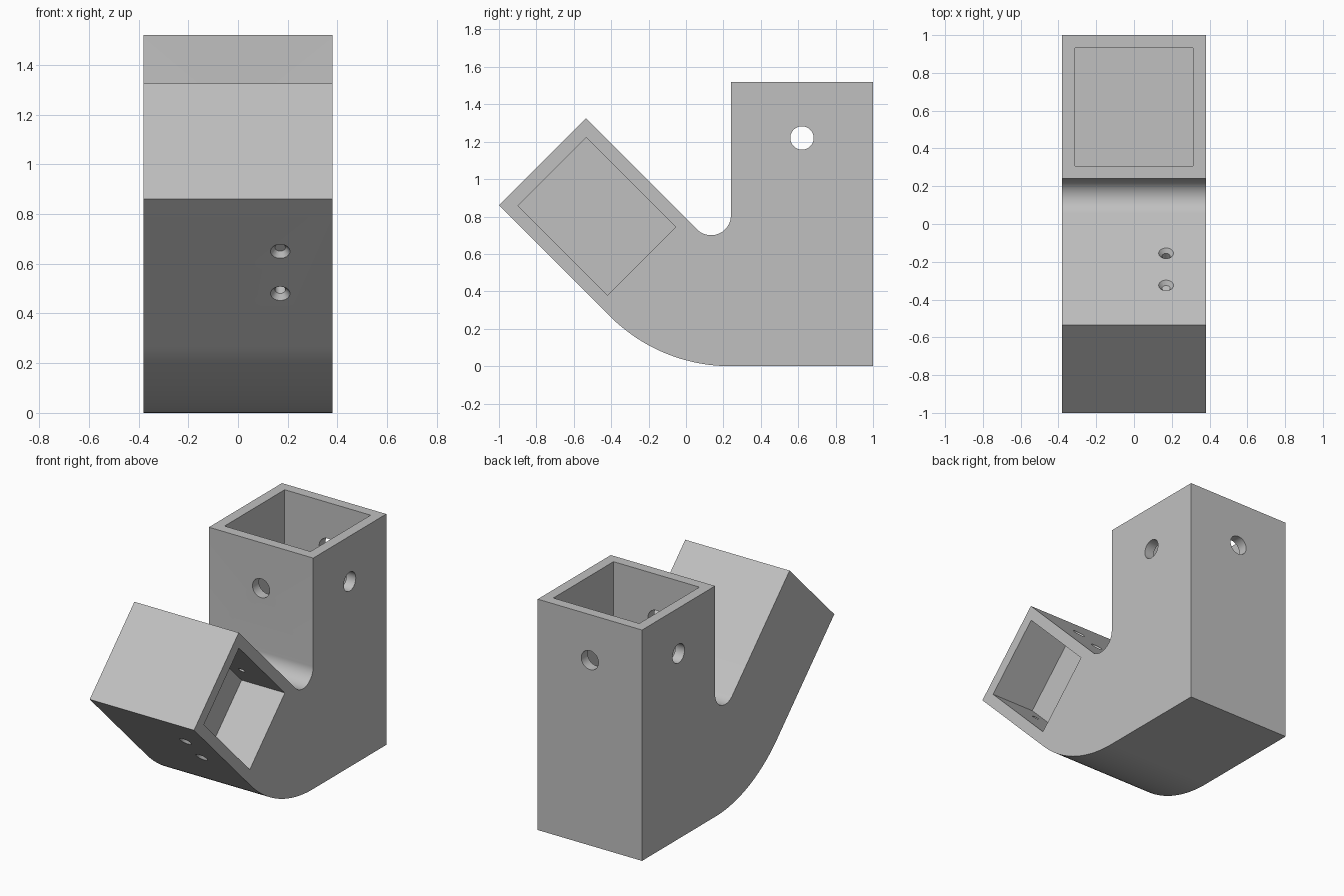
import bpy, bmesh, math
from mathutils import Vector, Matrix

if "Cube" in bpy.data.objects:
    bpy.data.objects.remove(bpy.data.objects["Cube"])

HALF = 0.38                    # half the body width
TOWER_Y = 0.62                 # middle of the upright socket
LOW, HIGH = -0.14, 0.79        # y + z on the arm's lower and upper faces
SLANT = Vector((0, 1, 1)).normalized()

grey = bpy.data.materials.new("plain grey")
grey.use_nodes = True
colour = (0.53, 0.53, 0.53, 1)
grey.diffuse_color = colour
grey.node_tree.nodes["Principled BSDF"].inputs["Base Color"].default_value = colour


def make_object(name, bm):
    bmesh.ops.recalc_face_normals(bm, faces=bm.faces)
    mesh = bpy.data.meshes.new(name)
    bm.to_mesh(mesh)
    bm.free()
    mesh.materials.append(grey)
    obj = bpy.data.objects.new(name, mesh)
    bpy.context.collection.objects.link(obj)
    return obj


def extrude_profile(name, points, x0, x1):
    """Prism along x from (y, z) points."""
    bm = bmesh.new()
    face = bm.faces.new([bm.verts.new((x0, y, z)) for y, z in points])
    result = bmesh.ops.extrude_face_region(bm, geom=[face])
    verts = [v for v in result["geom"] if isinstance(v, bmesh.types.BMVert)]
    bmesh.ops.translate(bm, verts=verts, vec=(x1 - x0, 0, 0))
    return make_object(name, bm)


def arc(cy, cz, r, start, end, steps):
    angles = [math.radians(start + (end - start) * i / steps) for i in range(steps + 1)]
    return [(cy + r * math.cos(a), cz + r * math.sin(a)) for a in angles]


def drill(name, a, b, r1, r2):
    """Round cutter from a to b."""
    a, b = Vector(a), Vector(b)
    turn = (b - a).to_track_quat('Z', 'Y').to_matrix().to_4x4()
    bm = bmesh.new()
    bmesh.ops.create_cone(bm, cap_ends=True, segments=40, radius1=r1, radius2=r2,
                          depth=(b - a).length,
                          matrix=Matrix.Translation((a + b) / 2) @ turn)
    return make_object(name, bm)


def cut(body, cutter):
    mod = body.modifiers.new("cut", 'BOOLEAN')
    mod.operation, mod.solver, mod.object = 'DIFFERENCE', 'EXACT', cutter
    bpy.context.view_layer.objects.active = body
    bpy.ops.object.modifier_apply(modifier=mod.name)
    bpy.data.objects.remove(cutter)


def slanted(x, total, diff):
    """Point on the arm from y + z and z - y."""
    return Vector((x, (total - diff) / 2, (total + diff) / 2))


# Body: slanted arm, rounded heel, upright and rounded notch
profile = [(1, 0), (1, 1.52), (0.24, 1.52)]
profile += arc(0.134, 0.806, 0.106, 0, -135, 24)
profile += [(-0.535, 1.325), (-1, 0.86)]
profile += arc(0.237, 0.91, 0.91, 225, 270, 32)
body = extrude_profile("angled_bracket", profile, -HALF, HALF)

# Square socket in the top of the upright
s = 0.313
cut(body, extrude_profile("upright_socket", [
    (TOWER_Y - s, 0.9), (TOWER_Y + s, 0.9), (TOWER_Y + s, 1.6), (TOWER_Y - s, 1.6)], -s, s))

# Rectangular pocket in the left side of the arm
corners = [slanted(0, t, d) for t, d in
           ((LOW + 0.1, 0.8), (HIGH - 0.1, 0.8), (HIGH - 0.1, 1.755), (LOW + 0.1, 1.755))]
cut(body, extrude_profile("arm_pocket", [(p.y, p.z) for p in corners], 0.065, 0.5))

# Crossing pin holes through the upright
z, r = 1.22, 0.0625
cut(body, drill("side_pin_hole", (-0.5, TOWER_Y, z), (0.5, TOWER_Y, z), r, r))
cut(body, drill("front_pin_hole", (0, 0.15, z), (0, 1.1, z), r, r))

# Two countersunk screw holes through both arm walls
for diff in (1.10, 1.44):
    low, high = slanted(0.17, LOW, diff), slanted(0.17, HIGH, diff)
    cut(body, drill("screw_hole", low - SLANT * 0.05, high + SLANT * 0.05, 0.021, 0.021))
    for point, inward in ((low, SLANT), (high, -SLANT)):
        cut(body, drill("countersink", point - inward * 0.005, point + inward * 0.022,
                        0.0435, 0.021))

bpy.ops.object.select_all(action='DESELECT')
body.select_set(True)
bpy.context.view_layer.objects.active = body
bpy.ops.object.shade_smooth_by_angle(angle=math.radians(25))
